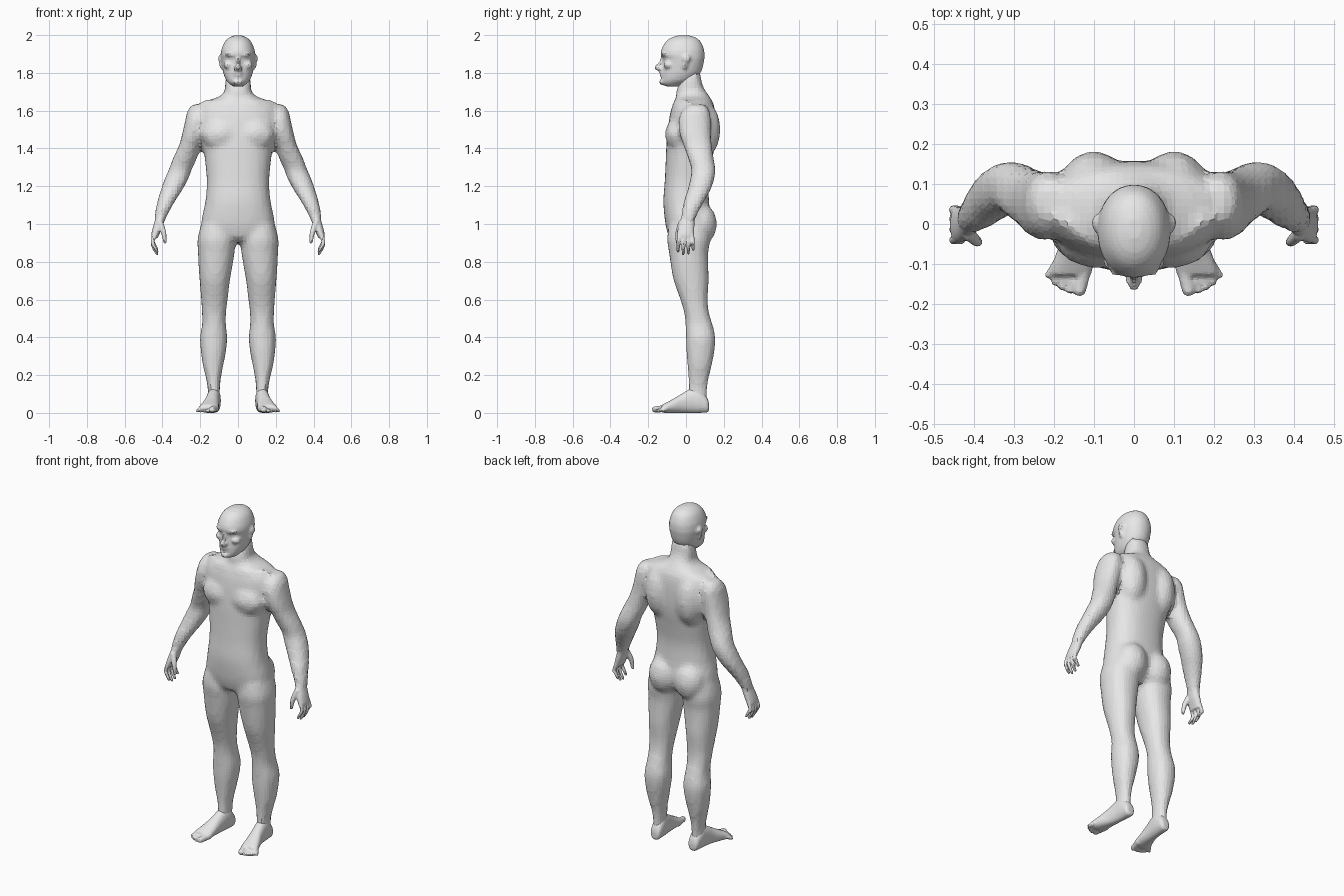
import bpy, bmesh, math
from mathutils import Vector, Matrix

skin = bpy.data.materials.new("plain_grey")
skin.diffuse_color = (0.8, 0.8, 0.8, 1)


def smooth_rows(rows, steps=4):
    """Catmull-Rom interpolation between the given section rows."""
    out = []
    for i in range(len(rows) - 1):
        a, b = rows[max(i - 1, 0)], rows[i]
        c, d = rows[i + 1], rows[min(i + 2, len(rows) - 1)]
        for k in range(steps):
            t = k / steps
            out.append([0.5 * (2 * q + (r - p) * t + (2 * p - 5 * q + 4 * r - s) * t * t
                               + (3 * q - p - 3 * r + s) * t ** 3)
                        for p, q, r, s in zip(a, b, c, d)])
    return out + [list(rows[-1])]


def loft(bm, rows, side=1, axis="z", power=2.2, n=32):
    """Closed skin through rows of (position, centre x, half width, low, high)."""
    rings = []
    for t, cx, r, lo, hi in smooth_rows(rows):
        ring = []
        for k in range(n):
            a = 2 * math.pi * k / n
            c, s = math.cos(a), math.sin(a)
            c = math.copysign(abs(c) ** (2 / power), c)
            s = math.copysign(abs(s) ** (2 / power), s)
            x, w = side * (cx + r * c), (lo + hi) / 2 + (hi - lo) / 2 * s
            ring.append(bm.verts.new((x, w, t) if axis == "z" else (x, t, w)))
        rings.append(ring)
    faces = [bm.faces.new(rings[0]), bm.faces.new(rings[-1][::-1])]
    for p, q in zip(rings, rings[1:]):
        for k in range(n):
            m = (k + 1) % n
            faces.append(bm.faces.new((p[k], q[k], q[m], p[m])))
    bmesh.ops.recalc_face_normals(bm, faces=faces)


def blob(bm, centre, radii, side=1):
    """Ellipsoid muscle or feature."""
    pos = Vector((centre[0] * side, centre[1], centre[2]))
    bmesh.ops.create_uvsphere(bm, u_segments=16, v_segments=10, radius=1,
                              matrix=Matrix.Translation(pos) @ Matrix.Diagonal((*radii, 1)))


def limb(bm, rows, side=1):
    """Rounded tube through rows of (x, y, z, radius), made of close beads."""
    for x, y, z, r in smooth_rows(rows, 7):
        blob(bm, (x, y, z), (r, r, r), side)


def finish(bm, name, voxel, passes):
    """Fuse the overlapping forms into one faceted skin."""
    me = bpy.data.meshes.new(name)
    bm.to_mesh(me)
    bm.free()
    me.materials.append(skin)
    ob = bpy.data.objects.new(name, me)
    bpy.context.collection.objects.link(ob)
    rm = ob.modifiers.new("fuse", "REMESH")
    rm.mode, rm.voxel_size, rm.use_smooth_shade = "VOXEL", voxel, False
    sm = ob.modifiers.new("relax", "SMOOTH")
    sm.factor, sm.iterations = 0.5, passes


# Body: torso and neck
body = bmesh.new()
torso = [(1.80, .060, -.02, .078), (1.75, .068, -.035, .083), (1.71, .070, -.05, .10),
         (1.685, .082, -.052, .118), (1.665, .125, -.055, .13), (1.645, .18, -.062, .142),
         (1.61, .21, -.078, .152), (1.55, .215, -.09, .157), (1.47, .205, -.10, .157),
         (1.40, .184, -.105, .15), (1.32, .173, -.108, .135), (1.22, .165, -.113, .12),
         (1.12, .173, -.12, .122), (1.02, .193, -.112, .13), (.96, .19, -.10, .12),
         (.925, .15, -.085, .095), (.905, .07, -.05, .06)]
loft(body, [(z, 0, r, f, b) for z, r, f, b in torso], power=2.35)

leg = [(1.0, .11, .085, -.09, .12), (.92, .114, .1, -.1, .128), (.85, .115, .097, -.09, .118),
       (.78, .119, .09, -.08, .118), (.70, .123, .08, -.065, .12), (.60, .125, .07, -.03, .115),
       (.53, .127, .064, -.01, .122), (.47, .127, .063, -.003, .14), (.40, .129, .072, 0, .155),
       (.33, .13, .067, .002, .151), (.25, .132, .054, .008, .136), (.18, .13, .039, .013, .12),
       (.12, .128, .032, .012, .112), (.05, .128, .032, .01, .11)]
arm = [(1.635, .2, .04, .015, .1), (1.60, .212, .055, -.02, .125), (1.55, .217, .062, -.04, .132),
       (1.48, .235, .060, -.035, .132), (1.42, .254, .057, -.015, .137),
       (1.35, .28, .063, .01, .146), (1.29, .305, .061, .028, .156), (1.24, .325, .063, .022, .15),
       (1.18, .352, .057, .008, .13), (1.12, .38, .047, -.012, .097),
       (1.06, .403, .036, -.022, .064), (1.0, .42, .026, -.025, .04)]

for s in (1, -1):
    loft(body, leg, s)
    loft(body, arm, s)
    blob(body, (.088, -.045, 1.475), (.105, .066, .085), s)    # chest muscle
    blob(body, (.10, .095, 1.50), (.085, .088, .15), s)        # shoulder blade
    blob(body, (.085, .075, 1.0), (.092, .09, .11), s)         # buttock
    limb(body, [(.02, -.06, 1.637, .01), (.1, -.05, 1.643, .012), (.18, .01, 1.645, .015)], s)  # collarbone
finish(body, "body", .018, 2)

# Head
head = bmesh.new()
skull = [(1.999, .016, -.035, .012), (1.988, .045, -.075, .05), (1.965, .07, -.107, .078),
         (1.925, .087, -.13, .095), (1.895, .091, -.134, .098), (1.872, .090, -.122, .097),
         (1.82, .082, -.125, .086), (1.79, .075, -.128, .07), (1.76, .062, -.13, .04),
         (1.742, .045, -.126, .0), (1.728, .028, -.105, -.03)]
loft(head, [(z, 0, r, f, b) for z, r, f, b in skull], power=2.1)
limb(head, [(0, -.122, 1.885, .010), (0, -.138, 1.85, .010), (0, -.154, 1.827, .014)])  # nose
blob(head, (0, -.118, 1.752), (.028, .026, .018))              # chin
blob(head, (0, -.127, 1.799), (.026, .014, .006))              # upper lip
blob(head, (0, -.126, 1.786), (.023, .014, .006))              # lower lip
for s in (1, -1):
    blob(head, (.033, -.110, 1.896), (.036, .022, .010), s)    # brow
    blob(head, (.034, -.103, 1.874), (.014, .014, .010), s)    # eye
    blob(head, (.048, -.092, 1.842), (.030, .027, .022), s)    # cheekbone
    blob(head, (.013, -.138, 1.822), (.010, .014, .009), s)    # nostril
    blob(head, (.092, .002, 1.875), (.014, .022, .022), s)     # ear top
    blob(head, (.088, -.006, 1.845), (.012, .014, .024), s)    # ear lobe
finish(head, "head", .009, 1)

# Hands and feet
palm = [(1.06, .403, .03, -.018, .056), (1.02, .414, .026, -.03, .046),
        (.98, .426, .025, -.042, .044), (.945, .438, .021, -.047, .042),
        (.925, .442, .016, -.045, .04)]
foot = [(.122, .125, .018, .012, .05), (.11, .125, .031, .002, .085), (.07, .127, .036, 0, .13),
        (.03, .13, .036, 0, .13), (-.02, .137, .038, 0, .103), (-.07, .147, .046, 0, .073),
        (-.11, .155, .052, 0, .052), (-.128, .158, .05, .004, .042)]
for s, label in ((1, "left"), (-1, "right")):
    hand = bmesh.new()
    loft(hand, palm, s)
    for y, tip in ((-.040, .855), (-.014, .842), (.012, .845), (.036, .865)):   # fingers
        limb(hand, [(.441, y * .9, .945, .011), (.452, y, .905, .0105),
                    (.445, y * 1.05, tip + .03, .0095), (.428, y * 1.05, tip, .008)], s)
    limb(hand, [(.412, -.025, 1.005, .017), (.394, -.042, .955, .014),
                (.387, -.046, .905, .009)], s)                                  # thumb
    finish(hand, label + "_hand", .0055, 1)

    sole = bmesh.new()
    loft(sole, foot, s, axis="y")
    toes = ((.122, .136, -.164, .017), (.147, .160, -.165, .0105), (.164, .179, -.157, .010),
            (.180, .197, -.145, .010), (.193, .213, -.127, .010))
    for x0, x1, y, r in toes:
        limb(sole, [(x0, -.10, .024, r * 1.2), (x1, y, r + .001, r)], s)
    finish(sole, label + "_foot", .0065, 1)
